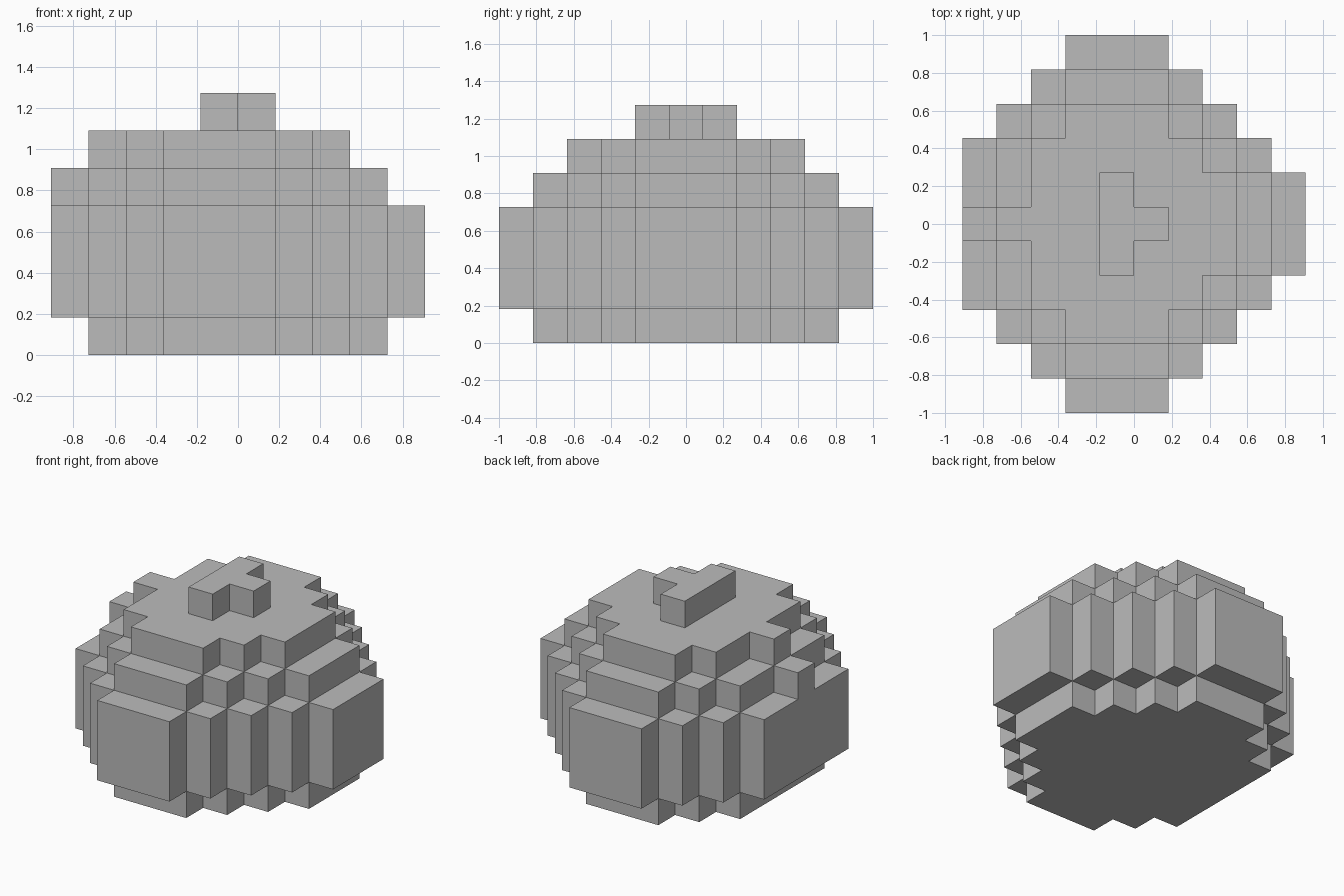
import bpy
import bmesh
from mathutils import Vector

cube = bpy.data.objects.get("Cube")
if cube:
    bpy.data.objects.remove(cube, do_unlink=True)

U = 2 / 11  # edge length of one block

grey = bpy.data.materials.new("plain grey")
grey.use_nodes = True
colour = (0.5, 0.5, 0.5, 1)
grey.diffuse_color = colour
grey.node_tree.nodes["Principled BSDF"].inputs["Base Color"].default_value = colour


def layer(rows, levels):
    """Blocks of a layer; rows[i] is the x range of the rows i blocks off centre."""
    return {(x, y, z)
            for i, (x0, x1) in enumerate(rows)
            for y in (-i, i)
            for x in range(x0, x1)
            for z in levels}


def build(name, cells, solid):
    """Skin the blocks, leaving out faces that touch another block."""
    bm = bmesh.new()
    for cell in cells:
        centre = Vector(cell) + Vector((0.5, 0, 0.5))
        for axis in range(3):
            for sign in (-1, 1):
                n = Vector((0, 0, 0))
                n[axis] = sign
                if tuple(int(c + d) for c, d in zip(cell, n)) in solid:
                    continue
                a = Vector((0, 0, 0))
                a[(axis + 1) % 3] = 0.5
                b = n.cross(a)
                mid = centre + n / 2
                corners = (mid - a - b, mid + a - b, mid + a + b, mid - a + b)
                bm.faces.new([bm.verts.new(p * U) for p in corners])
    bmesh.ops.remove_doubles(bm, verts=bm.verts, dist=U / 100)
    # Join flush squares into larger flat faces
    bmesh.ops.dissolve_limit(bm, angle_limit=0.01, verts=bm.verts, edges=bm.edges)
    mesh = bpy.data.meshes.new(name)
    bm.to_mesh(mesh)
    bm.free()
    mesh.materials.append(grey)
    obj = bpy.data.objects.new(name, mesh)
    bpy.context.collection.objects.link(obj)


# Rounded body: narrow foot, wide belly, two shrinking shoulders
foot = [(-4, 4), (-4, 4), (-4, 3), (-3, 2), (-2, 1)]
belly = [(-5, 5), (-5, 5), (-5, 4), (-4, 3), (-3, 2), (-2, 1)]
shoulder = [(-5, 4)] + foot[1:]
crown = [(-4, 3), (-3, 3), (-3, 2), (-2, 1)]
body = (layer(foot, [0]) | layer(belly, range(1, 4))
        | layer(shoulder, [4]) | layer(crown, [5]))

# T-shaped stem on top
stem = layer([(-1, 1), (-1, 0)], [6])

solid = body | stem
build("body", body, solid)
build("stem", stem, solid)
